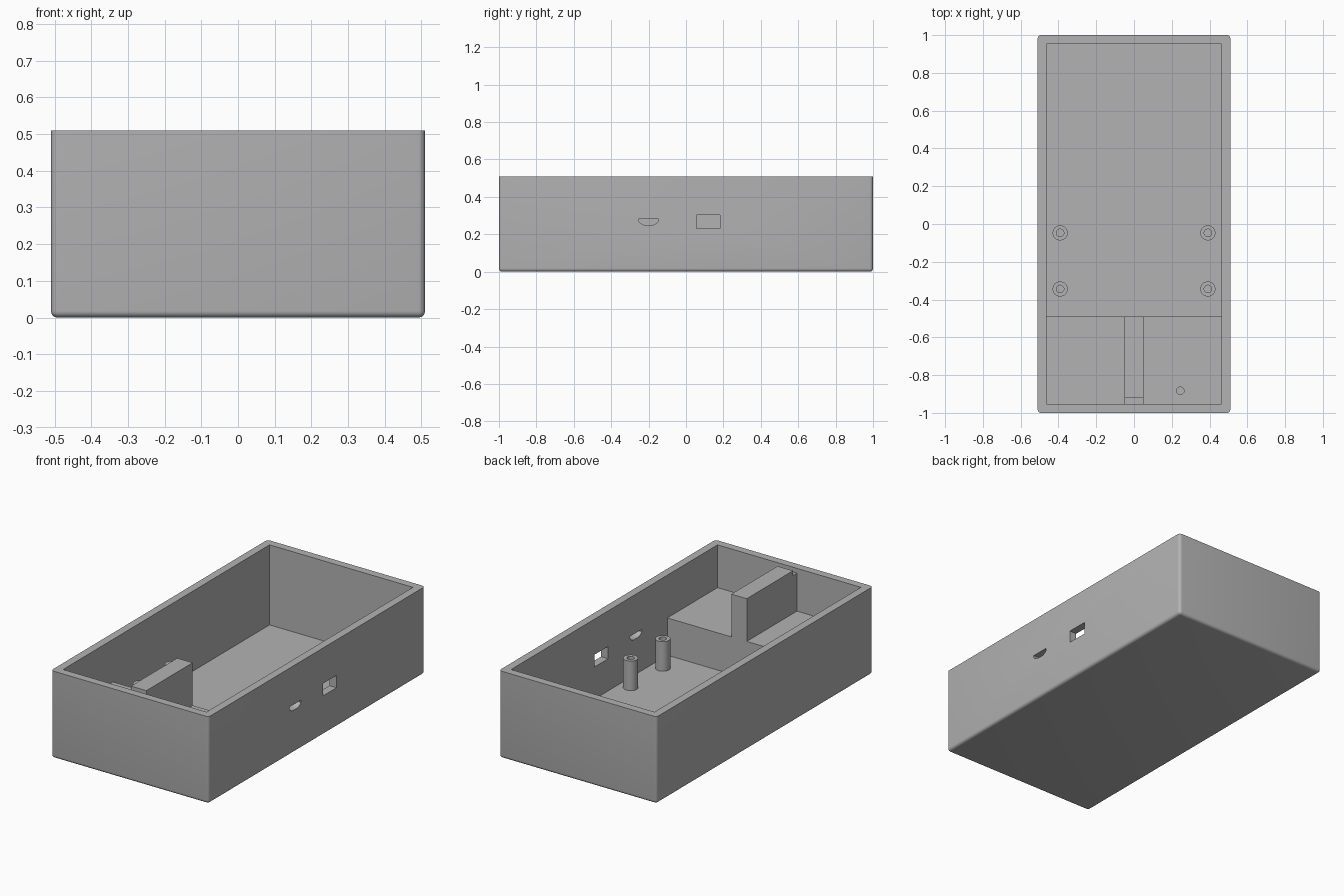
import bpy
import bmesh
from mathutils import Matrix, Vector

cube = bpy.data.objects.get("Cube")
if cube:
    bpy.data.objects.remove(cube, do_unlink=True)

GREY = (0.45, 0.45, 0.45, 1)
mat = bpy.data.materials.new("plain_grey")
mat.use_nodes = True
mat.diffuse_color = GREY
mat.node_tree.nodes["Principled BSDF"].inputs["Base Color"].default_value = GREY

HX, HY, H = 0.51, 1.0, 0.51     # outer half sizes and height
WALL, FLOOR = 0.046, 0.042
IX, IY = HX - WALL, HY - WALL   # inner half sizes
SHELF_Y, SHELF_Z = -0.49, 0.26


def finish(name, bm):
    bmesh.ops.recalc_face_normals(bm, faces=bm.faces)
    mesh = bpy.data.meshes.new(name)
    bm.to_mesh(mesh)
    bm.free()
    mesh.materials.append(mat)
    ob = bpy.data.objects.new(name, mesh)
    bpy.context.collection.objects.link(ob)
    return ob


def box(name, lo, hi, bevel=0):
    lo, hi = Vector(lo), Vector(hi)
    bm = bmesh.new()
    bmesh.ops.create_cube(bm, size=1, matrix=Matrix.Translation((lo + hi) / 2)
                          @ Matrix.Diagonal((*(hi - lo), 1)))
    if bevel:  # round every edge except the top rim
        edges = [e for e in bm.edges if any(v.co.z < hi.z - 0.001 for v in e.verts)]
        bmesh.ops.bevel(bm, geom=edges, offset=bevel, segments=5,
                        profile=0.5, affect='EDGES')
    return finish(name, bm)


def cylinder(name, x, y, z0, z1, r):
    bm = bmesh.new()
    bmesh.ops.create_cone(bm, cap_ends=True, segments=32, radius1=r, radius2=r,
                          depth=z1 - z0,
                          matrix=Matrix.Translation((x, y, (z0 + z1) / 2)))
    return finish(name, bm)


def prism_x(name, outline, x0, x1):
    bm = bmesh.new()
    face = bm.faces.new([bm.verts.new((x0, y, z)) for y, z in outline])
    out = bmesh.ops.extrude_face_region(bm, geom=[face])
    verts = [g for g in out["geom"] if isinstance(g, bmesh.types.BMVert)]
    bmesh.ops.translate(bm, verts=verts, vec=(x1 - x0, 0, 0))
    return finish(name, bm)


def activate(ob):
    bpy.ops.object.select_all(action='DESELECT')
    ob.select_set(True)
    bpy.context.view_layer.objects.active = ob


def cut(ob, cutter):
    mod = ob.modifiers.new("cut", 'BOOLEAN')
    mod.operation = 'DIFFERENCE'
    mod.solver = 'EXACT'
    mod.object = cutter
    activate(ob)
    bpy.ops.object.modifier_apply(modifier=mod.name)
    bpy.data.objects.remove(cutter, do_unlink=True)


def smooth(ob):
    activate(ob)
    bpy.ops.object.shade_smooth_by_angle(angle=0.6)


# open tray with rounded outer edges and two ports in the left wall
tray = box("tray", (-HX, -HY, 0), (HX, HY, H), bevel=0.018)
cut(tray, box("cavity", (-IX, -IY, FLOOR), (IX, IY, H + 0.1)))
cut(tray, box("large_port", (0.4, 0.056, 0.23), (0.6, 0.182, 0.302)))
cut(tray, prism_x("small_port", [(-0.254, 0.283), (-0.254, 0.27), (-0.243, 0.258),
                                 (-0.225, 0.25), (-0.176, 0.25), (-0.158, 0.258),
                                 (-0.147, 0.27), (-0.147, 0.283)], 0.4, 0.6))
smooth(tray)

# raised shelf at the front with a small hole
shelf = box("shelf", (-IX, -IY, FLOOR), (IX, SHELF_Y, SHELF_Z))
cut(shelf, cylinder("shelf_hole", 0.245, -0.883, 0.1, SHELF_Z + 0.1, 0.02))
smooth(shelf)

# upright rib on the shelf, stepped down at its front end
prism_x("rib", [(SHELF_Y, SHELF_Z), (SHELF_Y, H), (-0.918, H), (-0.918, 0.482),
                (-IY, 0.482), (-IY, SHELF_Z)], -0.05, 0.05)

# four hollow standoffs
for side, x in (("right", -0.391), ("left", 0.391)):
    for place, y in (("front", -0.344), ("rear", -0.047)):
        post = cylinder(f"{place}_{side}_standoff", x, y, FLOOR, 0.215, 0.04)
        cut(post, cylinder("screw_hole", x, y, FLOOR + 0.01, 0.3, 0.02))
        smooth(post)
